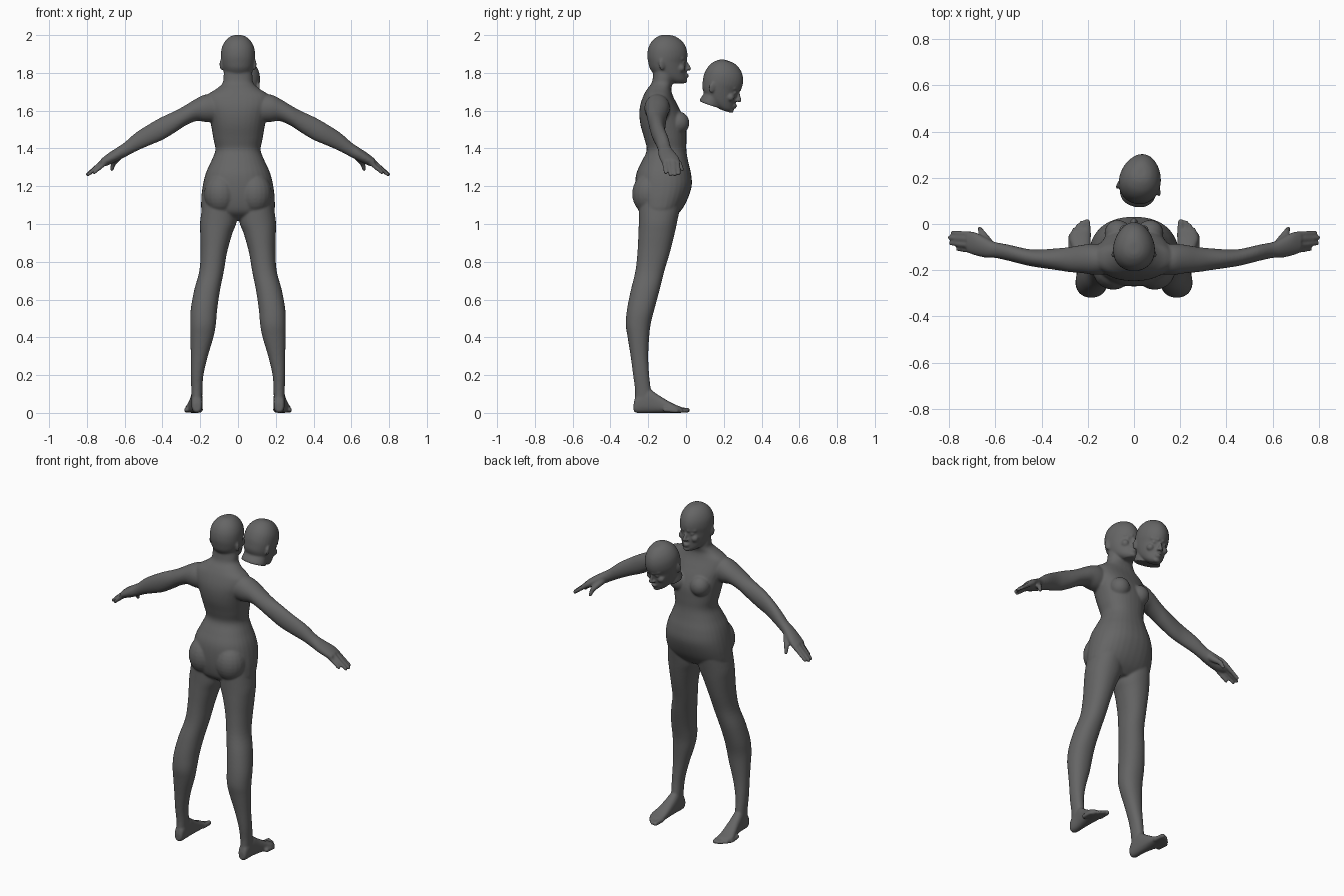
import bpy, bmesh, math
from mathutils import Vector, Matrix

cube = bpy.data.objects.get("Cube")
if cube:
    bpy.data.objects.remove(cube, do_unlink=True)

skin = bpy.data.materials.new("dark_grey_skin")
skin.use_nodes = True
GREY = (0.13, 0.13, 0.13, 1)
skin.diffuse_color = GREY
skin.node_tree.nodes["Principled BSDF"].inputs["Base Color"].default_value = GREY


def catmull(rings, steps=4):
    """Smoothly fill in extra rings between the given ones."""
    out = []
    for i in range(len(rings) - 1):
        a, b = rings[max(i - 1, 0)], rings[i]
        c, d = rings[i + 1], rings[min(i + 2, len(rings) - 1)]
        for s in range(steps):
            t = s / steps
            out.append([0.5 * (2 * q + (r - p) * t + (2 * p - 5 * q + 4 * r - w) * t * t
                               + (3 * q - p - 3 * r + w) * t ** 3)
                        for p, q, r, w in zip(a, b, c, d)])
    return out + [rings[-1]]


def loft(bm, rings, order, square=1.0, taper=0.0, n=32):
    """Rings are (t, u0, u1, v0, v1); order names the axes of t, u and v."""
    loops = []
    for t, u0, u1, v0, v1 in catmull(rings):
        loop = []
        for k in range(n):
            ang = 2 * math.pi * k / n
            cu, sv = math.cos(ang), math.sin(ang)
            u = math.copysign(abs(cu) ** square, cu) * (1 - taper * sv)
            v = math.copysign(abs(sv) ** square, sv)
            co = Vector()
            co["xyz".index(order[0])] = t
            co["xyz".index(order[1])] = (u0 + u1) / 2 + u * (u1 - u0) / 2
            co["xyz".index(order[2])] = (v0 + v1) / 2 + v * (v1 - v0) / 2
            loop.append(bm.verts.new(co))
        loops.append(loop)
    for a, b in zip(loops, loops[1:]):
        for k in range(n):
            bm.faces.new((a[k], a[(k + 1) % n], b[(k + 1) % n], b[k]))
    bm.faces.new(loops[0][::-1])
    bm.faces.new(loops[-1])


def ball(bm, centre, size, turn=0.0):
    m = Matrix.Translation(centre) @ Matrix.Rotation(turn, 4, 'Z') @ Matrix.Diagonal((*size, 1))
    bmesh.ops.create_uvsphere(bm, u_segments=20, v_segments=14, radius=1, matrix=m)


def finger(bm, start, end, r0, r1):
    """A rounded, tapering rod."""
    a, b = Vector(start), Vector(end)
    m = Matrix.Translation((a + b) / 2) @ (b - a).to_track_quat('Z', 'Y').to_matrix().to_4x4()
    bmesh.ops.create_cone(bm, segments=16, cap_ends=True, radius1=r0, radius2=r1,
                          depth=(b - a).length, matrix=m)
    ball(bm, a, (r0, r0, r0))
    ball(bm, b, (r1, r1, r1))


def mirror_all(bm):
    geom = bm.verts[:] + bm.edges[:] + bm.faces[:]
    copy = bmesh.ops.duplicate(bm, geom=geom)["geom"]
    verts = [g for g in copy if isinstance(g, bmesh.types.BMVert)]
    bmesh.ops.scale(bm, vec=(-1, 1, 1), verts=verts)


def sym(rows):
    return [(z, -w, w, b, f) for z, w, b, f in rows]


def add_head(bm):
    # skull and jaw
    loft(bm, sym([(2.0, .02, -.13, -.08), (1.99, .045, -.155, -.05), (1.965, .07, -.183, -.018),
                  (1.93, .086, -.2, .002), (1.89, .09, -.205, .008), (1.855, .087, -.2, .0),
                  (1.82, .08, -.19, .002), (1.785, .068, -.16, .003), (1.76, .05, -.11, .002),
                  (1.745, .03, -.07, -.01)]), "zxy", taper=0.14)
    # nose, lips and chin
    finger(bm, (0, .002, 1.855), (0, .018, 1.822), .007, .011)
    ball(bm, (0, .002, 1.79), (.022, .014, .006))
    ball(bm, (0, .001, 1.779), (.019, .013, .006))
    ball(bm, (0, -.008, 1.758), (.022, .016, .014))
    for s in (1, -1):
        ball(bm, (s * .011, .008, 1.818), (.008, .009, .007))
        # brow, eye, cheek and ear
        finger(bm, (s * .014, -.001, 1.874), (s * .048, -.02, 1.876), .009, .008)
        ball(bm, (s * .032, -.013, 1.855), (.013, .011, .008))
        ball(bm, (s * .042, -.026, 1.825), (.022, .022, .022))
        ball(bm, (s * .088, -.127, 1.845), (.008, .019, .03), s * .35)


def finish(name, bm, voxel):
    """Fuse overlapping parts into one smooth skin."""
    bmesh.ops.recalc_face_normals(bm, faces=bm.faces[:])
    mesh = bpy.data.meshes.new(name)
    bm.to_mesh(mesh)
    bm.free()
    mesh.materials.append(skin)
    ob = bpy.data.objects.new(name, mesh)
    bpy.context.collection.objects.link(ob)
    rem = ob.modifiers.new("fuse", 'REMESH')
    rem.mode = 'VOXEL'
    rem.voxel_size = voxel
    rem.use_smooth_shade = True
    smooth = ob.modifiers.new("soften", 'SMOOTH')
    smooth.factor = 0.5
    smooth.iterations = 6
    return ob


body = bmesh.new()

# leg
loft(body, [(1.14, .01, .18, -.25, -.02), (1.02, .006, .2, -.25, -.045), (.95, .03, .2, -.252, -.06),
            (.85, .058, .198, -.257, -.085), (.75, .075, .205, -.268, -.115),
            (.65, .095, .232, -.292, -.14), (.55, .11, .25, -.312, -.167),
            (.47, .117, .253, -.319, -.187), (.4, .13, .252, -.309, -.195),
            (.3, .16, .25, -.293, -.2), (.2, .183, .25, -.28, -.195),
            (.12, .188, .247, -.27, -.185), (.04, .19, .245, -.272, -.17)], "zxy", square=.92)
# foot and toes
loft(body, [(-.277, .2, .235, .01, .05), (-.262, .19, .245, 0, .09), (-.2, .187, .25, 0, .125),
            (-.15, .187, .258, 0, .097), (-.1, .187, .27, 0, .066), (-.06, .188, .28, 0, .045),
            (-.025, .19, .268, 0, .032)], "yxz", square=.8)
for x, y, r in ((.203, .008, .014), (.225, .006, .011), (.243, -.008, .01),
                (.26, -.026, .01), (.275, -.048, .009)):
    finger(body, (x - .004, y - .06, .017), (x, y, r), .014, r)
# arm and palm
loft(body, [(.1, -.215, -.09, 1.54, 1.685), (.17, -.22, -.085, 1.54, 1.686),
            (.22, -.213, -.09, 1.545, 1.664), (.28, -.208, -.1, 1.52, 1.628),
            (.33, -.2, -.105, 1.487, 1.6), (.4, -.19, -.11, 1.445, 1.568),
            (.46, -.18, -.108, 1.42, 1.535), (.54, -.16, -.09, 1.385, 1.484),
            (.6, -.147, -.078, 1.353, 1.432), (.64, -.146, -.06, 1.333, 1.405),
            (.69, -.135, -.035, 1.31, 1.372), (.725, -.122, -.038, 1.302, 1.344)], "xyz")
# fingers and thumb
for base, tip in (((.7, -.046), (.785, -.038, 1.268)), ((.71, -.068), (.797, -.059, 1.262)),
                  ((.71, -.092), (.793, -.083, 1.262)), ((.69, -.115), (.762, -.108, 1.272))):
    finger(body, (*base, 1.335), tip, .014, .01)
finger(body, (.63, -.08, 1.36), (.66, -.035, 1.32), .02, .014)
finger(body, (.66, -.035, 1.32), (.668, -.02, 1.288), .014, .01)
# chest and buttock
ball(body, (.07, -.04, 1.535), (.058, .058, .06))
ball(body, (.09, -.195, 1.16), (.09, .09, .11))
mirror_all(body)

# torso and neck
loft(body, sym([(1.85, .07, -.17, -.06), (1.78, .077, -.175, -.065), (1.745, .082, -.183, -.07),
                (1.715, .115, -.205, -.078), (1.68, .165, -.225, -.07), (1.63, .17, -.242, -.045),
                (1.58, .155, -.247, -.02), (1.52, .142, -.24, .0), (1.45, .13, -.22, .002),
                (1.39, .12, -.208, .002), (1.33, .143, -.235, .012), (1.27, .17, -.262, .026),
                (1.2, .187, -.27, .03), (1.12, .195, -.265, .003), (1.06, .185, -.245, -.035),
                (1.02, .1, -.19, -.08)]), "zxy", square=.88)
add_head(body)
finish("body", body, 0.006)

# loose head with a short neck, tipped forward
head = bmesh.new()
add_head(head)
loft(head, sym([(1.86, .07, -.17, -.06), (1.8, .073, -.173, -.06), (1.765, .077, -.182, -.06),
                (1.75, .077, -.184, -.055)]), "zxy")
place = (Matrix.Translation((.02, .155, 1.724)) @ Matrix.Rotation(math.radians(-10), 4, 'Z')
         @ Matrix.Rotation(math.radians(-19), 4, 'X') @ Matrix.Translation((0, .127, -1.846)))
bmesh.ops.transform(head, matrix=place, verts=head.verts[:])
finish("loose_head", head, 0.005)
